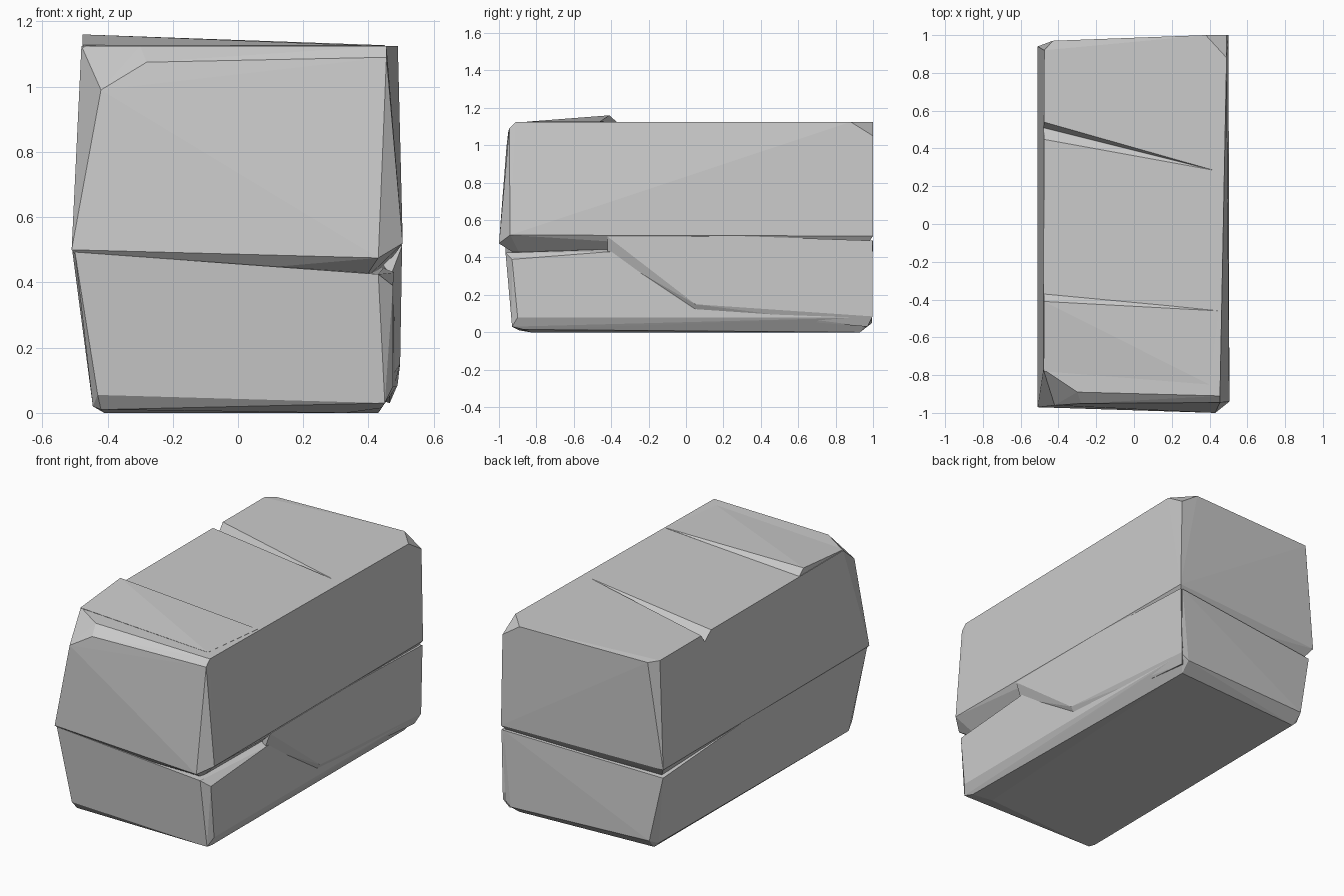
import bpy, bmesh


def chunk(name, points):
    """Flat-faced stone piece: the convex hull of a few corner points."""
    bm = bmesh.new()
    for p in points:
        bm.verts.new(p)
    res = bmesh.ops.convex_hull(bm, input=bm.verts)
    loose = {g for g in res["geom_interior"] + res["geom_unused"]
             if isinstance(g, bmesh.types.BMVert)}
    bmesh.ops.delete(bm, geom=list(loose), context='VERTS')
    bmesh.ops.recalc_face_normals(bm, faces=bm.faces)
    mesh = bpy.data.meshes.new(name)
    bm.to_mesh(mesh)
    bm.free()
    obj = bpy.data.objects.new(name, mesh)
    bpy.context.collection.objects.link(obj)
    return obj


def combine(target, other, operation):
    """Apply a boolean and remove the helper piece."""
    mod = target.modifiers.new("join", 'BOOLEAN')
    mod.operation = operation
    mod.solver = 'EXACT'
    mod.object = other
    bpy.context.view_layer.objects.active = target
    bpy.ops.object.modifier_apply(modifier=mod.name)
    bpy.data.objects.remove(other)


# Upper half: chipped front left corner, clipped back right corner
block = chunk("stone_block", [
    (-0.48, -0.77, 1.125), (-0.30, -0.89, 1.125), (0.455, -0.91, 1.125),
    (-0.475, 0.92, 1.125), (-0.43, 0.97, 1.12), (0.38, 1.0, 1.125),
    (0.49, 0.88, 1.125), (0.49, 1.0, 1.05),
    (-0.28, -0.95, 1.075), (0.455, -0.945, 1.09), (-0.42, -0.96, 0.99),
    (-0.51, -0.97, 0.50), (0.43, -1.0, 0.475), (0.505, -0.94, 0.52),
    (0.50, 1.0, 0.515), (-0.51, 0.94, 0.50),
    (-0.44, -0.88, 0.40), (0.38, -0.88, 0.40),
    (0.42, 0.92, 0.40), (-0.44, 0.86, 0.40)])

# Lower half: set back at the front, tapering to the base
lower = chunk("lower_half", [
    (-0.50, -0.965, 0.493), (0.43, -0.965, 0.425), (0.475, -0.93, 0.39),
    (0.478, -0.42, 0.43), (0.485, 0.999, 0.49),
    (-0.495, 0.92, 0.44), (-0.508, 0.2, 0.497),
    (-0.43, -0.925, 0.055), (0.45, -0.93, 0.03), (0.475, -0.90, 0.08),
    (-0.455, -0.88, 0.20), (-0.445, -0.87, 0.02),
    (0.485, 0.99, 0.08), (0.44, 0.995, 0.05),
    (-0.42, 0.94, 0.06), (-0.455, 0.90, 0.20), (-0.44, 0.88, 0.03),
    (-0.42, -0.89, 0.01), (0.33, -0.83, 0.0), (0.44, -0.87, 0.015),
    (-0.41, 0.88, 0.0), (0.43, 0.93, 0.0)])
combine(block, lower, 'UNION')

# Raised shoulder on the right side, with a sloping lower edge
shoulder = chunk("right_shoulder", [
    (0.503, -0.42, 0.512), (0.497, 0.05, 0.15), (0.489, 0.998, 0.085),
    (0.498, 0.998, 0.49), (0.503, 0.30, 0.514),
    (0.468, -0.42, 0.42), (0.468, 0.05, 0.105), (0.465, 0.97, 0.03),
    (0.40, -0.40, 0.52), (0.40, 0.95, 0.48),
    (0.40, 0.05, 0.12), (0.40, 0.93, 0.05)])
combine(block, shoulder, 'UNION')

# Tilted slab on the front of the top, ending in a small step
slab = chunk("tilted_top_slab", [
    (-0.476, -0.78, 1.127), (-0.476, -0.41, 1.16), (0.45, -0.46, 1.127),
    (-0.476, -0.365, 1.12), (0.40, -0.85, 1.126),
    (-0.47, -0.76, 1.05), (-0.47, -0.37, 1.05), (0.40, -0.46, 1.05)])
combine(block, slab, 'UNION')

# Wedge groove across the top
groove = chunk("top_groove_cutter", [
    (-0.56, 0.58, 1.15), (-0.56, 0.43, 1.15), (-0.56, 0.53, 1.075),
    (0.46, 0.275, 1.127)])
groove.hide_render = True
combine(block, groove, 'DIFFERENCE')

for poly in block.data.polygons:
    poly.use_smooth = False
